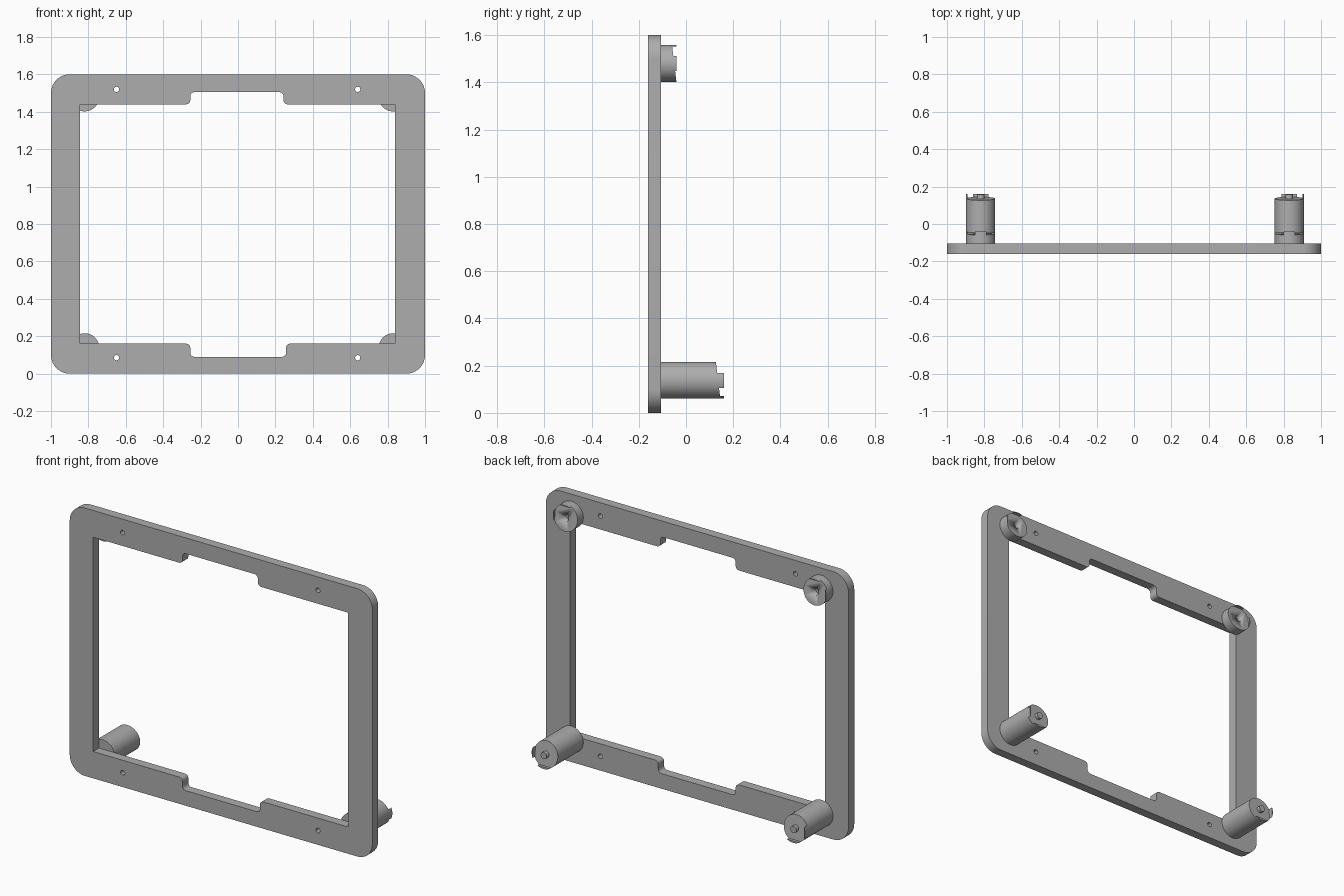
import bpy, bmesh
from math import sin, cos, pi, radians
from mathutils import Vector, Matrix

cube = bpy.data.objects.get("Cube")
if cube:
    bpy.data.objects.remove(cube, do_unlink=True)

grey = bpy.data.materials.new("grey plastic")
grey.use_nodes = True
color = (0.42, 0.42, 0.42, 1)
grey.diffuse_color = color
grey.node_tree.nodes["Principled BSDF"].inputs["Base Color"].default_value = color


def add_object(name, bm):
    bmesh.ops.recalc_face_normals(bm, faces=bm.faces)
    mesh = bpy.data.meshes.new(name)
    bm.to_mesh(mesh)
    bm.free()
    mesh.materials.append(grey)
    mesh.shade_smooth()
    mesh.set_sharp_from_angle(angle=radians(30))
    obj = bpy.data.objects.new(name, mesh)
    bpy.context.collection.objects.link(obj)
    return obj


def rounded(corners, steps=8):
    """Outline with each (x, z, radius) corner replaced by a right-angle arc."""
    out = []
    for i, (x, z, r) in enumerate(corners):
        p = Vector((x, z))
        if r == 0:
            out.append(p)
            continue
        before = (Vector(corners[i - 1][:2]) - p).normalized()
        after = (Vector(corners[(i + 1) % len(corners)][:2]) - p).normalized()
        center = p + (before + after) * r
        for k in range(steps + 1):
            a = k / steps * pi / 2
            out.append(center - after * r * cos(a) - before * r * sin(a))
    return out


def circle(x, z, r, n=20):
    return [Vector((x + r * cos(2 * pi * i / n), z + r * sin(2 * pi * i / n)))
            for i in range(n)]


def prism(bm, outline, y0, y1):
    """Solid made by sweeping an x-z outline from y0 to y1."""
    face = bm.faces.new([bm.verts.new((p.x, y0, p.y)) for p in outline])
    ext = bmesh.ops.extrude_face_region(bm, geom=[face], use_keep_orig=True)
    new = [v for v in ext["geom"] if isinstance(v, bmesh.types.BMVert)]
    bmesh.ops.translate(bm, verts=new, vec=(0, y1 - y0, 0))
    return new


# Frame: outer outline, notched opening and four screw holes
FRONT, BACK = -0.16, -0.105
outer = rounded([(-1, 0, .1), (1, 0, .1), (1, 1.6, .1), (-1, 1.6, .1)], 12)
f = 0.022
opening = rounded([
    (-.845, .16, 0), (-.255, .16, f), (-.255, .09, f), (.257, .09, f),
    (.257, .16, f), (.84, .16, 0), (.84, 1.44, 0), (.243, 1.44, f),
    (.243, 1.505, f), (-.255, 1.505, f), (-.255, 1.44, f), (-.845, 1.44, 0)])
holes = [circle(x, z, 0.014) for x in (-.65, .64) for z in (.085, 1.52)]

curve = bpy.data.curves.new("frame_outline", "CURVE")
curve.dimensions = "2D"
curve.fill_mode = "BOTH"
curve.extrude = (BACK - FRONT) / 2
for loop in [outer, opening] + holes:
    spline = curve.splines.new("POLY")
    spline.points.add(len(loop) - 1)
    for pt, p in zip(spline.points, loop):
        pt.co = (p.x, p.y, 0, 1)
    spline.use_cyclic_u = True
temp = bpy.data.objects.new("frame_outline", curve)
bpy.context.collection.objects.link(temp)
filled = bpy.data.meshes.new_from_object(
    temp.evaluated_get(bpy.context.evaluated_depsgraph_get()))
bm = bmesh.new()
bm.from_mesh(filled)
bpy.data.objects.remove(temp, do_unlink=True)
bmesh.ops.remove_doubles(bm, verts=bm.verts, dist=0.0002)
bmesh.ops.transform(bm, verts=bm.verts,
                    matrix=Matrix.Translation((0, (FRONT + BACK) / 2, 0))
                    @ Matrix.Rotation(pi / 2, 4, "X"))
add_object("frame", bm)

# Corner posts: slanted end, locating lips on the outer and top or bottom side
R = 0.078


def post(name, x, z, end):
    bm = bmesh.new()
    for v in prism(bm, circle(x, z, R, 48), BACK, end):
        v.co.y -= (v.co.z - z) * 0.12
    return add_object(name, bm)


def lip(name, x, z, angle, half, y0, y1):
    bm = bmesh.new()
    arc = [angle + half * (k / 6 - 1) for k in range(13)]
    prism(bm, [Vector((x + R * cos(a), z + R * sin(a))) for a in arc], y0, y1)
    add_object(name, bm)


for side, x in (("right", -.82), ("left", .83)):
    outward = pi if x < 0 else 0
    # Long lower post with a centre pin
    post(f"lower_{side}_post", x, .138, .136)
    lip(f"lower_{side}_outer_lip", x, .138, outward, .42, .11, .16)
    lip(f"lower_{side}_bottom_lip", x, .138, -pi / 2, .55, .11, .16)
    bm = bmesh.new()
    prism(bm, circle(x, .138, .02), .12, .158)
    add_object(f"lower_{side}_pin", bm)

    # Short upper post with a centre socket
    upper = post(f"upper_{side}_post", x, 1.48, -.05)
    lip(f"upper_{side}_outer_lip", x, 1.48, outward, .42, -.08, -.04)
    lip(f"upper_{side}_top_lip", x, 1.48, pi / 2, .4, -.08, -.04)
    bm = bmesh.new()
    prism(bm, circle(x, 1.48, .02), -.08, 0)
    cutter = add_object(f"upper_{side}_socket_cutter", bm)
    cutter.hide_render = True
    cutter.hide_viewport = True
    cut = upper.modifiers.new("socket", "BOOLEAN")
    cut.operation = "DIFFERENCE"
    cut.solver = "EXACT"
    cut.object = cutter
